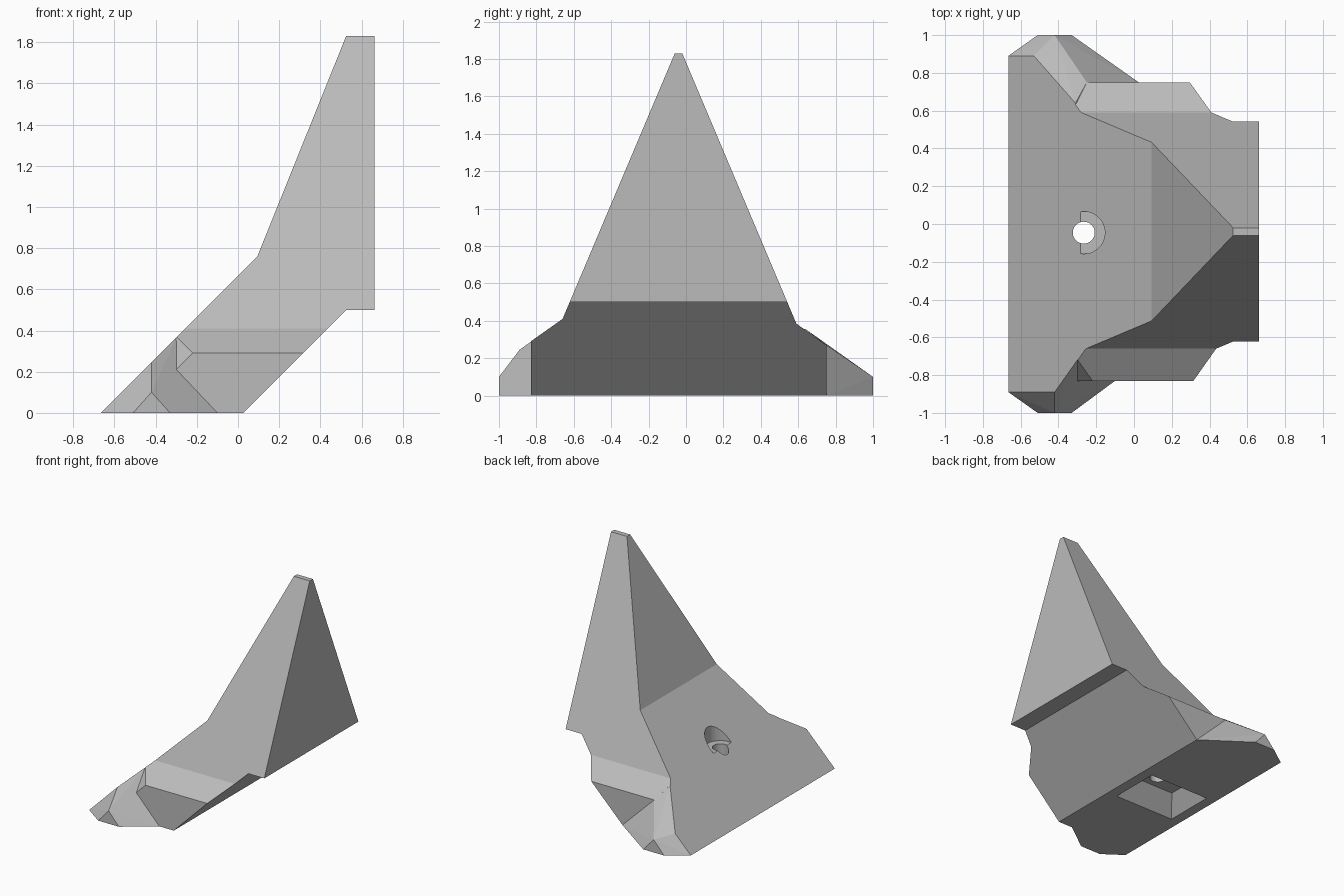
import bpy, bmesh
from mathutils import Vector

old = bpy.data.objects.get("Cube")
if old:
    bpy.data.objects.remove(old, do_unlink=True)

grey = bpy.data.materials.new("plain grey")
grey.use_nodes = True
colour = (0.5, 0.5, 0.5, 1)
grey.diffuse_color = colour
grey.node_tree.nodes["Principled BSDF"].inputs["Base Color"].default_value = colour


def finish(name, bm):
    bmesh.ops.recalc_face_normals(bm, faces=bm.faces)
    mesh = bpy.data.meshes.new(name)
    bm.to_mesh(mesh)
    bm.free()
    mesh.materials.append(grey)
    ob = bpy.data.objects.new(name, mesh)
    bpy.context.collection.objects.link(ob)
    return ob


def prism(name, points, sweep):
    """Extrude a closed outline along a vector."""
    bm = bmesh.new()
    face = bm.faces.new([bm.verts.new(p) for p in points])
    grown = bmesh.ops.extrude_face_region(bm, geom=[face])["geom"]
    bmesh.ops.translate(bm, vec=sweep, verts=[v for v in grown if isinstance(v, bmesh.types.BMVert)])
    return finish(name, bm)


def hull(name, points):
    """Convex block around a few corners."""
    bm = bmesh.new()
    for p in points:
        bm.verts.new(p)
    out = bmesh.ops.convex_hull(bm, input=bm.verts)
    loose = {v for v in out["geom_interior"] + out["geom_unused"] if isinstance(v, bmesh.types.BMVert)}
    bmesh.ops.delete(bm, geom=list(loose), context="VERTS")
    bmesh.ops.dissolve_limit(bm, angle_limit=0.02, verts=bm.verts, edges=bm.edges)
    return finish(name, bm)


def cylinder(name, radius, low, high):
    bm = bmesh.new()
    bmesh.ops.create_cone(bm, cap_ends=True, segments=48, radius1=radius, radius2=radius, depth=high - low)
    bmesh.ops.translate(bm, vec=(-0.266, -0.046, (low + high) / 2), verts=bm.verts)
    return finish(name, bm)


def combine(ob, other, operation):
    mod = ob.modifiers.new("combine", "BOOLEAN")
    mod.operation, mod.object, mod.solver = operation, other, "EXACT"
    mesh = bpy.data.meshes.new_from_object(ob.evaluated_get(bpy.context.evaluated_depsgraph_get()))
    ob.modifiers.clear()
    ob.data = mesh
    bpy.data.objects.remove(other, do_unlink=True)


def slice_off(ob, point, normal):
    """Remove everything on the normal side of a plane and cap the cut."""
    bm = bmesh.new()
    bm.from_mesh(ob.data)
    bmesh.ops.bisect_plane(bm, geom=bm.verts[:] + bm.edges[:] + bm.faces[:], plane_co=point,
                           plane_no=normal, clear_outer=True, dist=1e-5)
    bmesh.ops.holes_fill(bm, edges=[e for e in bm.edges if e.is_boundary], sides=0)
    bmesh.ops.recalc_face_normals(bm, faces=bm.faces)
    bm.to_mesh(ob.data)
    bm.free()


def ramp(x, y):
    """Point on the sloping upper face."""
    return (x, y, x + 0.665)


# Body: side outline crossed with end outline
side = [(-0.665, 0), (0.025, 0), (0.525, 0.5), (0.663, 0.5), (0.663, 1.83), (0.525, 1.83), (0.093, 0.758)]
end = [(-0.83, 0), (-0.83, 0.29), (-0.66, 0.41), (-0.06, 1.83), (-0.02, 1.83),
       (0.59, 0.385), (0.75, 0.27), (0.75, 0)]
body = prism("wedge_body", [(x, -1.2, z) for x, z in side], (0, 2.4, 0))
combine(body, prism("end_outline", [(-1, y, z) for y, z in end], (2, 0, 0)), "INTERSECT")

# Chamfered shoulders beside the feet
e, f, g = Vector((-0.30, -0.83, 0.21)), Vector(ramp(-0.30, -0.72)), Vector((-0.22, -0.83, 0.29))
slice_off(body, e, -(f - e).cross(g - e))
slice_off(body, (-0.31, 0.64, 0), (-0.11, 0.06, 0))

# Splayed feet
front_foot = hull("front_foot", [
    ramp(-0.665, -0.89), ramp(-0.42, -0.89), f, ramp(-0.26, -0.66), ramp(-0.26, 0.1), ramp(-0.665, 0.1),
    (-0.42, -1, 0.1), (-0.51, -1, 0), (-0.33, -1, 0), (-0.10, -0.83, 0), e, (-0.10, 0.1, 0)])
back_foot = hull("back_foot", [
    ramp(-0.665, 0.89), ramp(-0.53, 0.89), ramp(-0.36, 0.64), ramp(-0.31, 0.64), ramp(-0.31, -0.1),
    ramp(-0.665, -0.1), (-0.42, 1, 0.1), (-0.51, 1, 0), (-0.33, 1, 0), (0.025, 0.75, 0),
    (-0.25, 0.75, 0.27), (-0.10, -0.1, 0)])
combine(body, front_foot, "UNION")
combine(body, back_foot, "UNION")

# Tapered pocket underneath, bolt hole and its counterbore
pocket = hull("pocket", [(x, y, -0.05) for x in (-0.62, -0.02) for y in (-0.31, 0.17)]
              + [(x, y, 0.135) for x in (-0.49, -0.16) for y in (-0.15, 0.04)])
combine(body, pocket, "DIFFERENCE")
combine(body, cylinder("bolt_hole", 0.058, -0.2, 1), "DIFFERENCE")
combine(body, cylinder("counterbore", 0.112, 0.382, 1), "DIFFERENCE")

# Merge coplanar faces
bm = bmesh.new()
bm.from_mesh(body.data)
bmesh.ops.remove_doubles(bm, verts=bm.verts, dist=0.0005)
bmesh.ops.dissolve_limit(bm, angle_limit=0.02, verts=bm.verts, edges=bm.edges)
bm.to_mesh(body.data)
bm.free()
